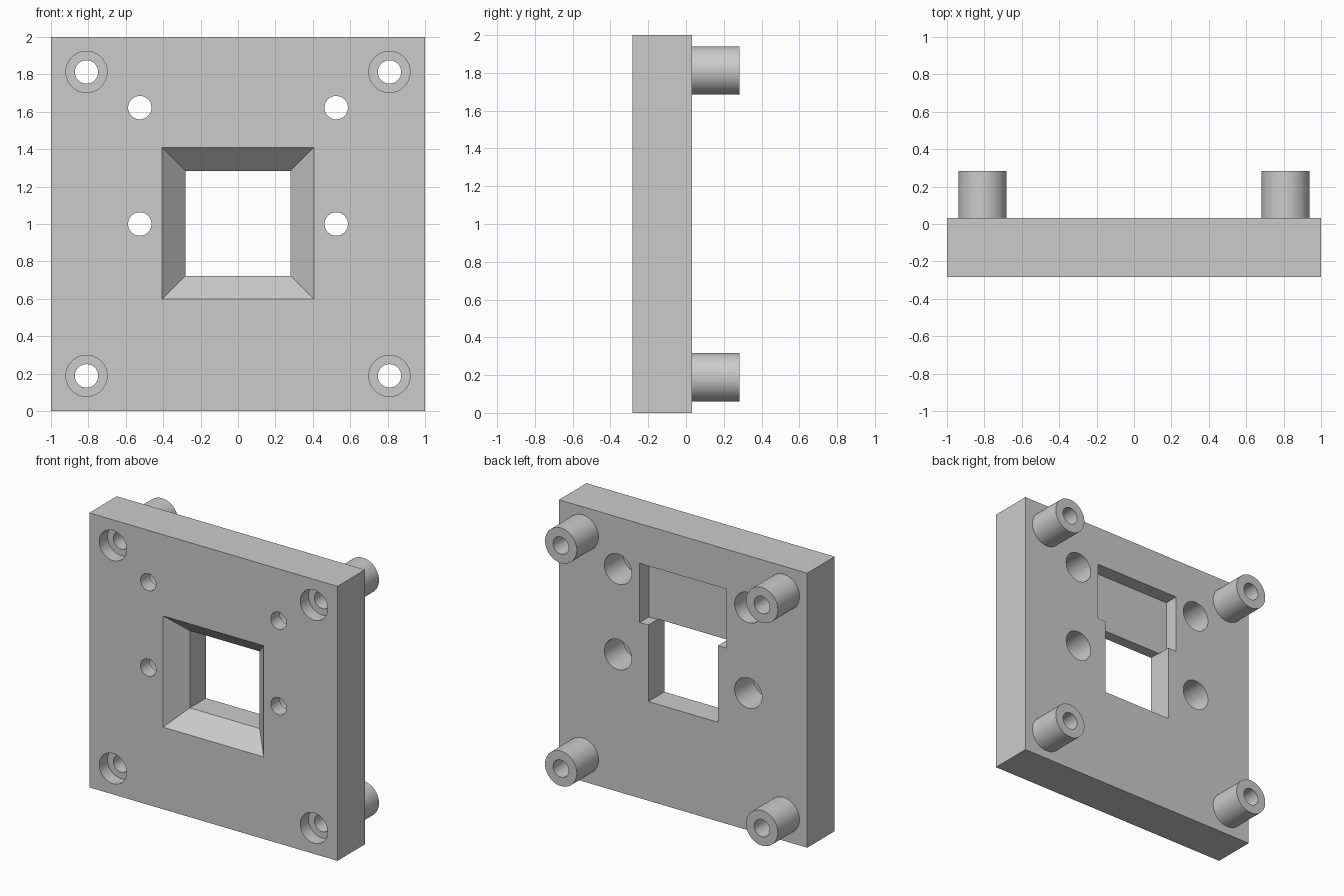
import bpy, bmesh, math

cube = bpy.data.objects.get("Cube")
if cube:
    bpy.data.objects.remove(cube, do_unlink=True)

FRONT, BACK, END = -0.283, 0.033, 0.283   # plate faces and post tips along y
OVER = 0.013                              # cutter overshoot

grey = bpy.data.materials.new("light grey")
grey.use_nodes = True
colour = (0.6, 0.6, 0.6, 1)
grey.diffuse_color = colour
grey.node_tree.nodes["Principled BSDF"].inputs["Base Color"].default_value = colour


def finish(name, bm):
    bmesh.ops.recalc_face_normals(bm, faces=bm.faces)
    mesh = bpy.data.meshes.new(name)
    bm.to_mesh(mesh)
    bm.free()
    mesh.materials.append(grey)
    obj = bpy.data.objects.new(name, mesh)
    bpy.context.collection.objects.link(obj)
    return obj


def box(name, x, y, z):
    """Box spanning the given (low, high) pairs."""
    bm = bmesh.new()
    bmesh.ops.create_cube(bm, size=1)
    for v in bm.verts:
        v.co = [sum(p) / 2 + c * (p[1] - p[0]) for c, p in zip(v.co, (x, y, z))]
    return finish(name, bm)


def turned(name, x, z, profile, sides=64):
    """Solid along y through (x, z); profile lists (y, radius)."""
    bm = bmesh.new()
    rings = []
    for y, r in profile:
        angles = [math.tau * (i + 0.5) / sides for i in range(sides)]
        rings.append([bm.verts.new((x + r * math.cos(a), y, z + r * math.sin(a)))
                      for a in angles])
    for a, b in zip(rings, rings[1:]):
        for i in range(sides):
            j = (i + 1) % sides
            bm.faces.new((a[i], a[j], b[j], b[i]))
    bm.faces.new(rings[0])
    bm.faces.new(rings[-1])
    return finish(name, bm)


def combine(target, tool, operation):
    """Apply a boolean and drop the tool."""
    mod = target.modifiers.new("shape", 'BOOLEAN')
    mod.operation = operation
    mod.solver = 'EXACT'
    mod.object = tool
    bpy.context.view_layer.objects.active = target
    bpy.ops.object.modifier_apply(modifier=mod.name)
    bpy.data.objects.remove(tool, do_unlink=True)


# Main plate
plate = box("mounting_plate", (-1, 1), (FRONT, BACK), (0, 2))

# Corner posts with through holes, counterbored from the front
for x in (-0.81, 0.81):
    for z in (0.188, 1.813):
        combine(plate, turned("post", x, z, [(0, 0.128), (END, 0.128)]), 'UNION')
        step = FRONT + 0.095
        bore = [(FRONT - OVER, 0.11), (step, 0.11), (step, 0.0625), (END + OVER, 0.0625)]
        combine(plate, turned("post_bore", x, z, bore), 'DIFFERENCE')

# Inner screw holes, counterbored deeply from the back
for x in (-0.525, 0.525):
    for z in (1.0, 1.622):
        step = BACK - 0.215
        bore = [(FRONT - OVER, 0.0625), (step, 0.0625), (step, 0.11), (BACK + OVER, 0.11)]
        combine(plate, turned("screw_bore", x, z, bore), 'DIFFERENCE')

# Square window with a flared front
flare = [(FRONT - OVER, 0.4175), (FRONT + 0.13, 0.281), (BACK + OVER, 0.281)]
window = turned("window", 0, 1.003, [(y, h * math.sqrt(2)) for y, h in flare], sides=4)
combine(plate, window, 'DIFFERENCE')

# Shallow rectangular recess in the back above the window
recess = box("back_recess", (-0.35, 0.35), (BACK - 0.105, BACK + OVER), (1.28, 1.71))
combine(plate, recess, 'DIFFERENCE')

# Smooth round walls, keep edges crisp
bpy.ops.object.select_all(action='DESELECT')
plate.select_set(True)
bpy.context.view_layer.objects.active = plate
bpy.ops.object.shade_smooth_by_angle(angle=math.radians(30))
